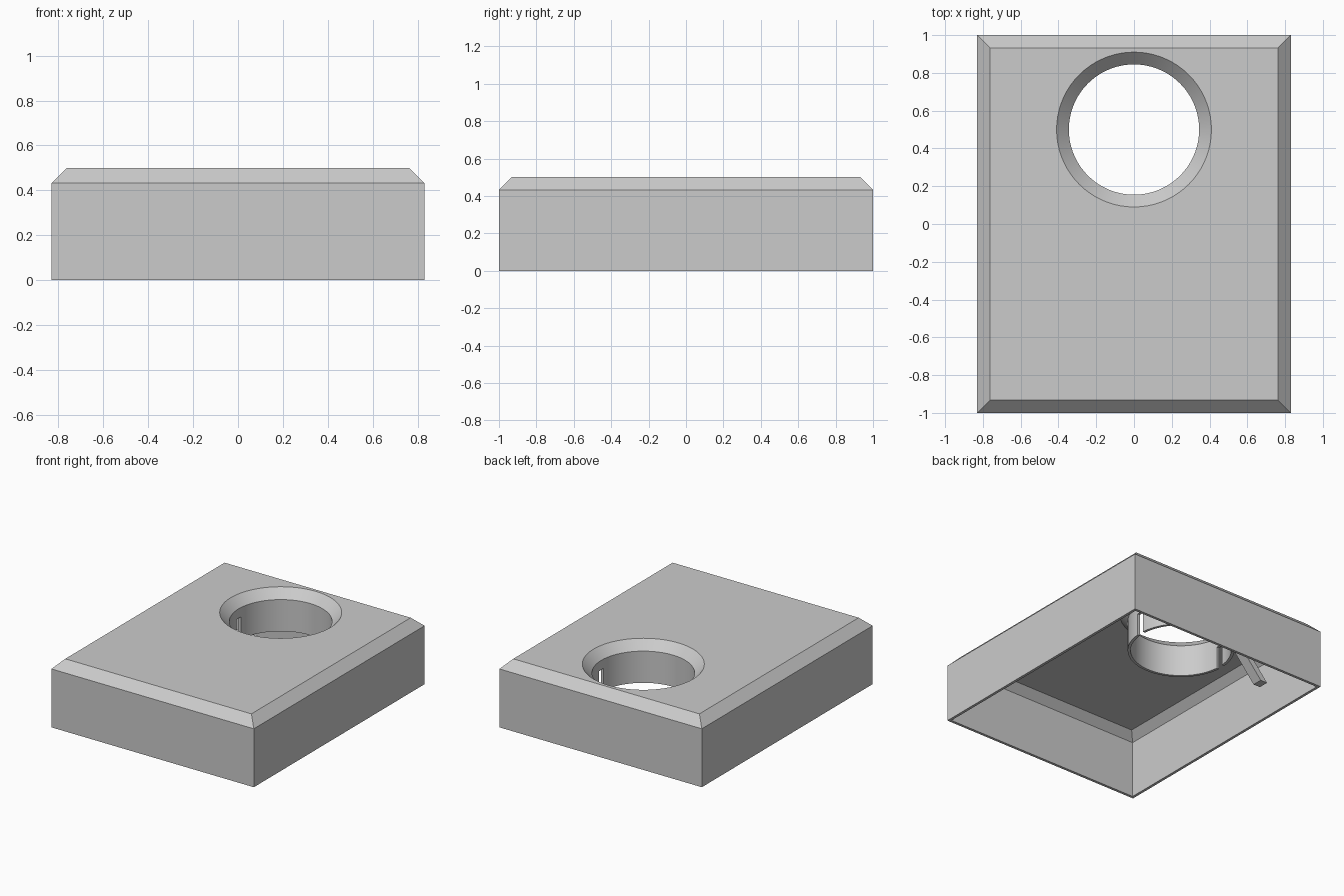
import bpy, bmesh, math
from mathutils import Matrix

cube = bpy.data.objects.get("Cube")
if cube:
    bpy.data.objects.remove(cube, do_unlink=True)

HX, HY, H = 0.83, 1.0, 0.5      # half width, half depth, height
BEVEL, WALL = 0.067, 0.02
HOLE_Y, R_TOP, R_IN = 0.5, 0.41, 0.345
COLLAR_Z, SEGS = 0.2, 72

gray = bpy.data.materials.new("light gray")
gray.use_nodes = True
color = (0.6, 0.6, 0.6, 1)
gray.diffuse_color = color
gray.node_tree.nodes["Principled BSDF"].inputs["Base Color"].default_value = color


def make(name, bm):
    bmesh.ops.recalc_face_normals(bm, faces=bm.faces)
    mesh = bpy.data.meshes.new(name)
    bm.to_mesh(mesh)
    bm.free()
    mesh.materials.append(gray)
    ob = bpy.data.objects.new(name, mesh)
    bpy.context.collection.objects.link(ob)
    return ob


def activate(ob):
    bpy.ops.object.select_all(action='DESELECT')
    ob.select_set(True)
    bpy.context.view_layer.objects.active = ob


def cut(ob, cutter):
    cutter.hide_render = True
    activate(ob)
    mod = ob.modifiers.new("cut", 'BOOLEAN')
    mod.operation, mod.solver, mod.object = 'DIFFERENCE', 'EXACT', cutter
    bpy.ops.object.modifier_apply(modifier=mod.name)
    bpy.data.objects.remove(cutter, do_unlink=True)


def loft(name, sections):
    """Solid through rectangles given as (x0, x1, y0, y1, z)."""
    bm = bmesh.new()
    loops = [[bm.verts.new(p) for p in ((a, c, z), (b, c, z), (b, d, z), (a, d, z))]
             for a, b, c, d, z in sections]
    for lo, hi in zip(loops, loops[1:]):
        for i in range(4):
            j = (i + 1) % 4
            bm.faces.new((lo[i], lo[j], hi[j], hi[i]))
    bm.faces.new(loops[0])
    bm.faces.new(loops[-1])
    return make(name, bm)


def chamfered_block(name, inset, bottom, shoulder, top):
    rows = ((inset, bottom), (inset, shoulder), (inset + top - shoulder, top))
    return loft(name, [(i - HX, HX - i, i - HY, HY - i, z) for i, z in rows])


# Hollow housing with a chamfered top edge, open underneath
housing = chamfered_block("housing", 0, 0, H - BEVEL, H)
cut(housing, chamfered_block("cavity", WALL, -0.1, H - BEVEL - 0.008, H - WALL))

# Round opening in the top plate
bm = bmesh.new()
bmesh.ops.create_cone(bm, cap_ends=True, segments=SEGS, radius1=R_TOP, radius2=R_TOP,
                      depth=0.3, matrix=Matrix.Translation((0, HOLE_Y, H)))
cut(housing, make("opening", bm))

# Countersunk collar: a lathed ring hanging below the opening
lip = H - (R_TOP - R_IN)
r_out = R_IN + WALL
profile = [(R_TOP, H), (R_IN, lip), (R_IN, COLLAR_Z), (r_out, COLLAR_Z),
           (r_out, lip - 0.008), (R_TOP + 0.015, H - 0.013)]
bm = bmesh.new()
rings = []
for s in range(SEGS):
    a = math.tau * s / SEGS
    rings.append([bm.verts.new((r * math.cos(a), HOLE_Y + r * math.sin(a), z))
                  for r, z in profile])
for s in range(SEGS):
    p, q = rings[s], rings[(s + 1) % SEGS]
    for i in range(len(profile)):
        j = (i + 1) % len(profile)
        bm.faces.new((p[i], q[i], q[j], p[j]))
collar = make("collar", bm)

# Slots on both sides of the collar, and a slanted arm beside each
for side, label in ((1, "left"), (-1, "right")):
    slot = loft("slot", [(side * R_IN - 0.06, side * R_IN + 0.06,
                          HOLE_Y - 0.027, HOLE_Y + 0.027, z) for z in (0.1, 0.365)])
    cut(collar, slot)
    loft(label + "_arm", [(side * x - 0.028, side * x + 0.028,
                           HOLE_Y - 0.038, HOLE_Y + 0.038, z)
                          for x, z in ((0.71, COLLAR_Z), (0.46, H - 0.015))])

activate(collar)
bpy.ops.object.shade_smooth_by_angle(angle=math.radians(30))
